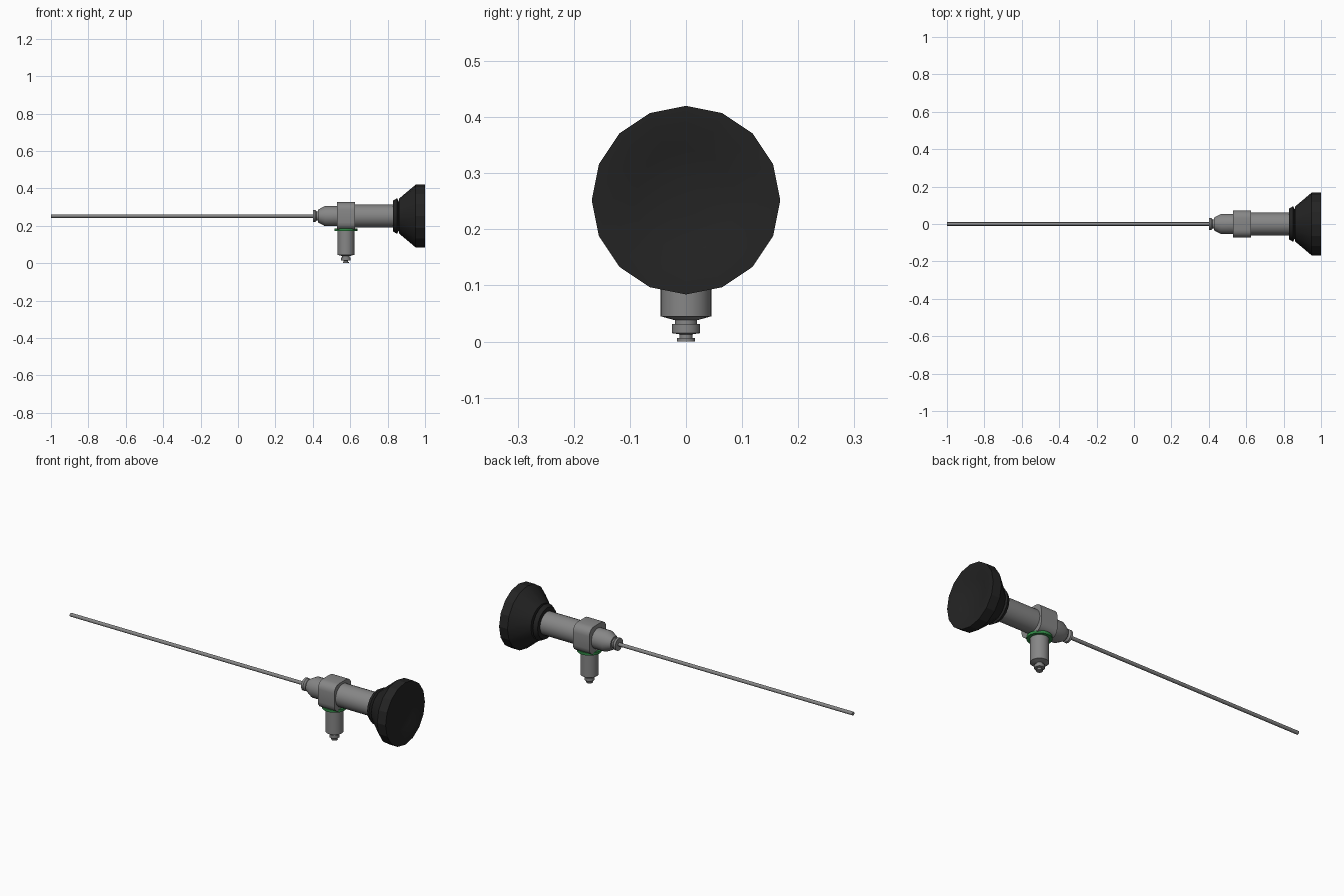
import bpy, bmesh, math
from mathutils import Matrix, Vector

if "Cube" in bpy.data.objects:
    bpy.data.objects.remove(bpy.data.objects["Cube"])

ZC = 0.252      # optical axis height
PX = 0.577      # light post position along the axis


def material(name, rgb):
    m = bpy.data.materials.new(name)
    m.diffuse_color = (*rgb, 1)
    m.use_nodes = True
    m.node_tree.nodes["Principled BSDF"].inputs["Base Color"].default_value = m.diffuse_color
    return m


STEEL = material("brushed steel", (0.24, 0.24, 0.24))
BLACK = material("black rubber", (0.017, 0.017, 0.017))
GREEN = material("green", (0.03, 0.25, 0.06))


def lathe(name, profile, mat, axis='X', sides=24, angle=30):
    """Revolve (position, radius) pairs about the X axis line or the post's Z axis."""
    bm = bmesh.new()
    rings = []
    for p, r in profile:
        ring = []
        for i in range(sides):
            a = 2 * math.pi * i / sides
            c, s = r * math.cos(a), r * math.sin(a)
            ring.append(bm.verts.new((p, s, ZC + c) if axis == 'X' else (PX + c, s, p)))
        rings.append(ring)
    for a, b in zip(rings, rings[1:]):
        for i in range(sides):
            j = (i + 1) % sides
            bm.faces.new((a[i], a[j], b[j], b[i]))
    bm.faces.new(rings[0])
    bm.faces.new(rings[-1])
    return finish(name, bm, mat, angle)


def finish(name, bm, mat, angle=30):
    bmesh.ops.recalc_face_normals(bm, faces=bm.faces)
    me = bpy.data.meshes.new(name)
    bm.to_mesh(me)
    bm.free()
    ob = bpy.data.objects.new(name, me)
    bpy.context.collection.objects.link(ob)
    me.materials.append(mat)
    bpy.ops.object.select_all(action='DESELECT')
    ob.select_set(True)
    bpy.context.view_layer.objects.active = ob
    bpy.ops.object.shade_smooth_by_angle(angle=math.radians(angle))
    return ob


# Long thin insertion tube
lathe("insertion_tube", [(-1, 0.0095), (0.41, 0.0095)], STEEL, sides=16)

# Tapered hub with a small front flange
lathe("hub", [(0.40, 0.033), (0.412, 0.033), (0.42, 0.025), (0.428, 0.025),
              (0.428, 0.034), (0.465, 0.054), (0.54, 0.054)], STEEL)

# Rounded square block that carries the light post
bm = bmesh.new()
bmesh.ops.create_cube(bm, size=1, matrix=Matrix.Translation((PX, 0, ZC))
                      @ Matrix.Diagonal((0.098, 0.144, 0.148, 1)))
long_edges = [e for e in bm.edges if abs(e.verts[0].co.x - e.verts[1].co.x) > 0.05]
bmesh.ops.bevel(bm, geom=long_edges, offset=0.04, segments=4, profile=0.5, affect='EDGES')
finish("post_block", bm, STEEL)

# Main body tube
lathe("body_tube", [(0.62, 0.061), (0.84, 0.061)], STEEL)

# Flared eyecup with collar, groove and dished rear face
lathe("eyecup", [(0.83, 0.06), (0.83, 0.083), (0.85, 0.095), (0.86, 0.078), (0.862, 0.094),
                 (0.95, 0.168), (1.0, 0.168), (0.998, 0.132), (0.985, 0.09), (0.98, 0.03)],
      BLACK, sides=16, angle=20)

# Green identification ring
lathe("green_ring", [(0.172, 0.061), (0.186, 0.061)], GREEN, 'Z')

# Light guide post with stepped connector tip
lathe("light_post", [(0.20, 0.045), (0.045, 0.045), (0.038, 0.02), (0.031, 0.02),
                     (0.031, 0.025), (0.015, 0.025), (0.013, 0.012), (0.006, 0.012),
                     (0.006, 0.016), (0.0, 0.016)], STEEL, 'Z')
